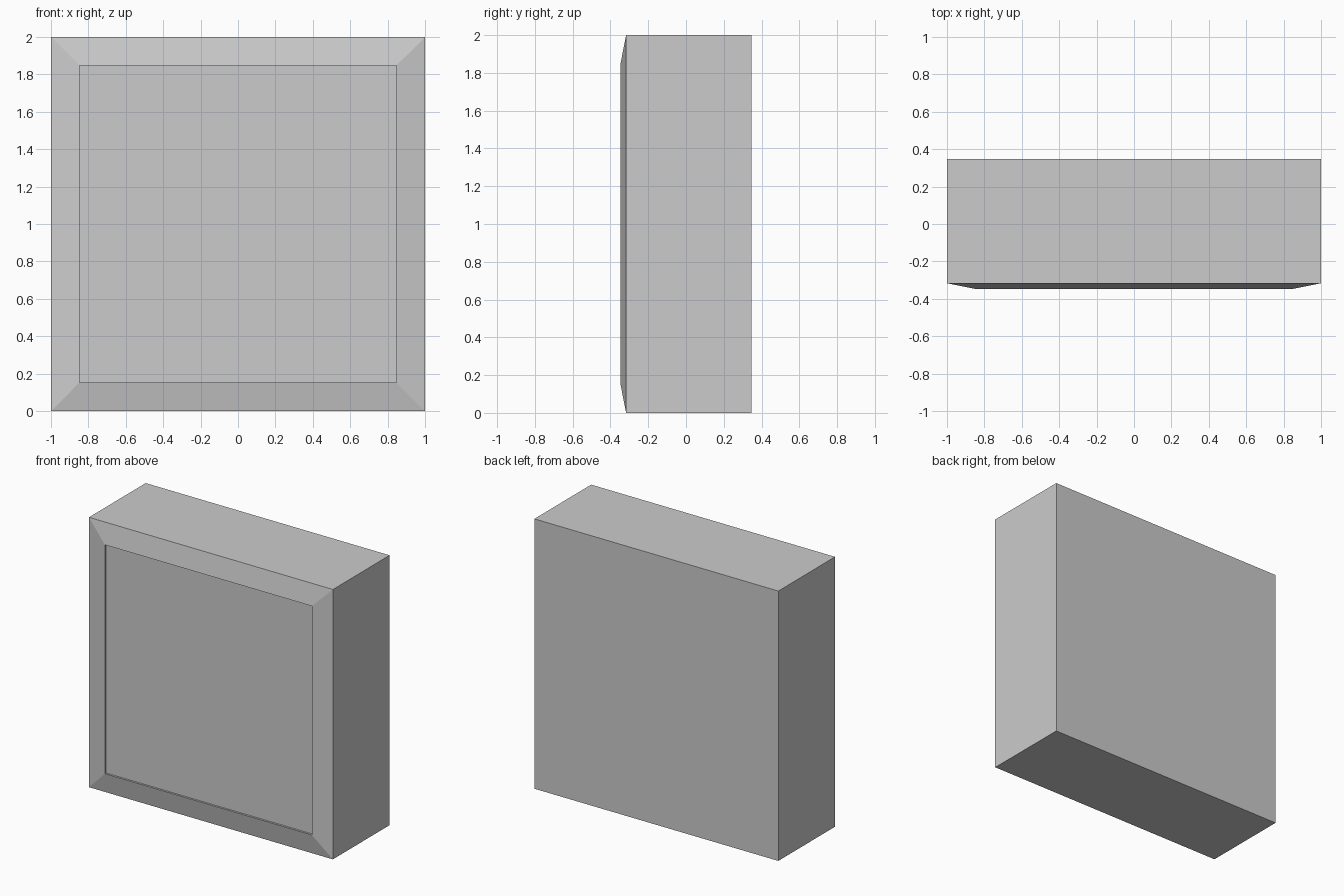
import bpy, bmesh
from mathutils import Vector, Matrix

if "Cube" in bpy.data.objects:
    bpy.data.objects.remove(bpy.data.objects["Cube"])

HALF_DEPTH = 0.347
RIM_Y = -0.317      # outer edge of the sloped frame
BORDER = 0.215      # frame width
RECESS = 0.014      # panel set back from the frame crest

bm = bmesh.new()

# Main box: 2 x 2, from the rim to the back
depth = HALF_DEPTH - RIM_Y
bmesh.ops.create_cube(bm, size=1, matrix=Matrix.Translation(
    (0, (HALF_DEPTH + RIM_Y) / 2, 1)) @ Matrix.Diagonal((2, depth, 2, 1)))
front = min(bm.faces, key=lambda f: f.calc_center_median().y)

# Sloped picture-frame border rising to its crest
bmesh.ops.inset_region(bm, faces=[front], thickness=BORDER)
bmesh.ops.translate(bm, verts=front.verts, vec=Vector((0, -HALF_DEPTH - RIM_Y, 0)))

# Shallow recessed front panel with straight walls
panel = bmesh.ops.extrude_discrete_faces(bm, faces=[front])["faces"][0]
bmesh.ops.translate(bm, verts=panel.verts, vec=Vector((0, RECESS, 0)))

bmesh.ops.recalc_face_normals(bm, faces=bm.faces)
mesh = bpy.data.meshes.new("framed_box")
bm.to_mesh(mesh)
bm.free()
bpy.context.collection.objects.link(bpy.data.objects.new("framed_box", mesh))
